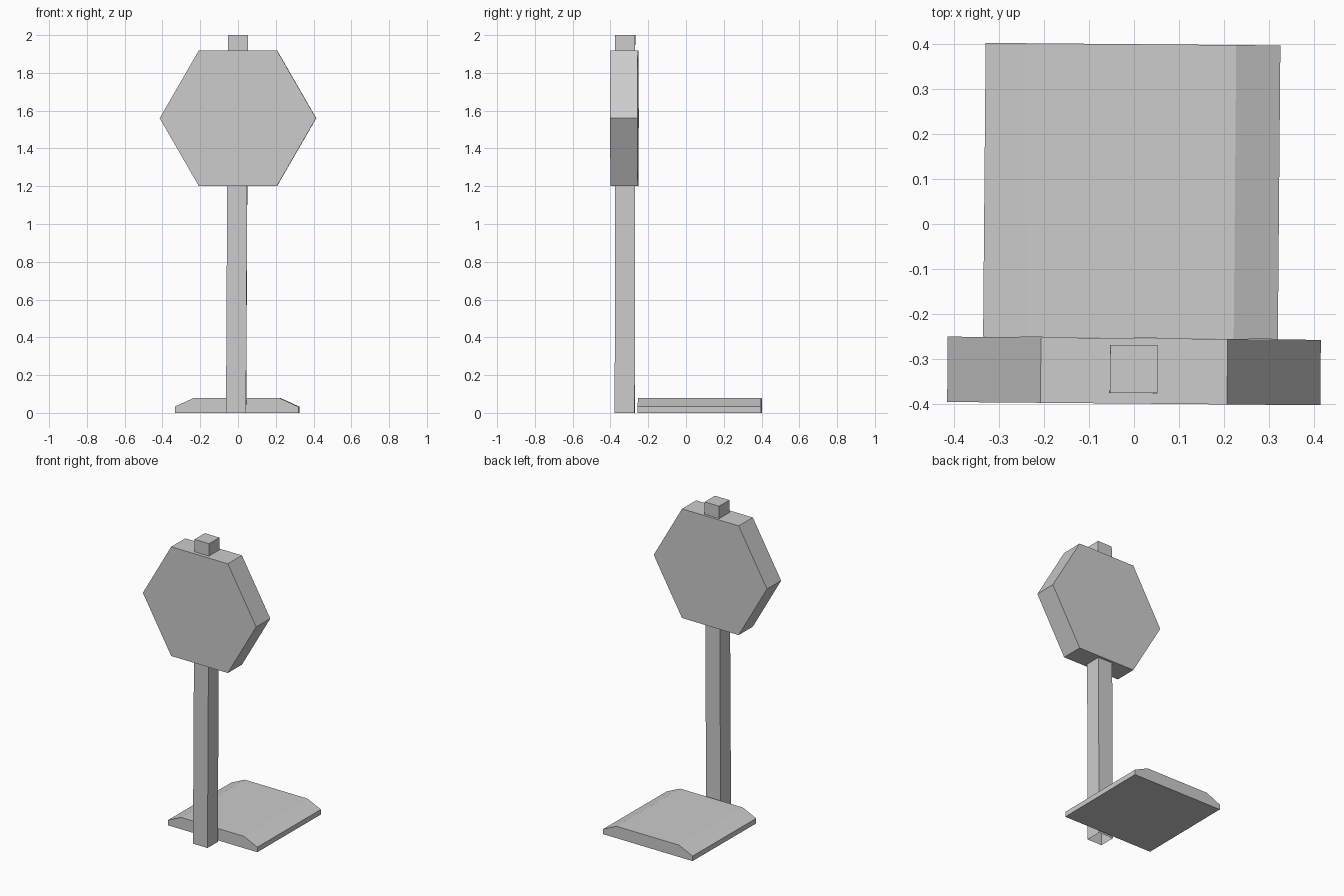
import bpy
import bmesh
import math
from mathutils import Matrix

cube = bpy.data.objects.get("Cube")
if cube:
    bpy.data.objects.remove(cube, do_unlink=True)

# One plain grey for everything
GREY = (0.604, 0.604, 0.604, 1.0)
grey = bpy.data.materials.new("light_grey")
grey.use_nodes = True
grey.diffuse_color = GREY
grey.node_tree.nodes["Principled BSDF"].inputs["Base Color"].default_value = GREY

TWIST = math.radians(-0.5)  # the whole assembly sits very slightly askew


def prism(name, profile, axis, start, end, centre, end_shift=(0, 0), open_start=False):
    """Sweep a 2D profile along 'Y' (profile in x, z) or 'Z' (profile in x, y)."""
    bm = bmesh.new()

    def ring(t, shift):
        pts = [(u + shift[0], v + shift[1]) for u, v in profile]
        return [bm.verts.new((u, t, v) if axis == 'Y' else (u, v, t)) for u, v in pts]

    a, b = ring(start, (0, 0)), ring(end, end_shift)
    n = len(profile)
    for i in range(n):
        j = (i + 1) % n
        bm.faces.new((a[i], a[j], b[j], b[i]))
    bm.faces.new(b)
    bottom = bm.faces.new(a)
    bmesh.ops.recalc_face_normals(bm, faces=bm.faces)
    if open_start:
        bmesh.ops.delete(bm, geom=[bottom], context='FACES_ONLY')
    bm.transform(Matrix.Translation(centre) @ Matrix.Rotation(TWIST, 4, 'Z'))
    mesh = bpy.data.meshes.new(name)
    bm.to_mesh(mesh)
    bm.free()
    mesh.materials.append(grey)
    obj = bpy.data.objects.new(name, mesh)
    bpy.context.collection.objects.link(obj)
    return obj


# Square post, leaning a touch sideways, open underneath
P = 0.053
prism("post", [(-P, -P), (P, -P), (P, P), (-P, P)], 'Z', 0, 2,
      (-0.010, -0.324, 0), end_shift=(0.010, 0.002), open_start=True)

# Hexagonal sign board
R = 0.414
hexagon = [(R * math.cos(math.radians(60 * i)), R * math.sin(math.radians(60 * i)))
           for i in range(6)]
prism("sign_board", hexagon, 'Y', -0.0725, 0.0725, (0, -0.326, 1.56))

# Low base slab with chamfered sides, behind the post
slab = [(-0.327, 0), (0.327, 0), (0.327, 0.033), (0.229, 0.078),
        (-0.229, 0.078), (-0.327, 0.033)]
prism("base_slab", slab, 'Y', -0.326, 0.326, (-0.005, 0.073, 0))
